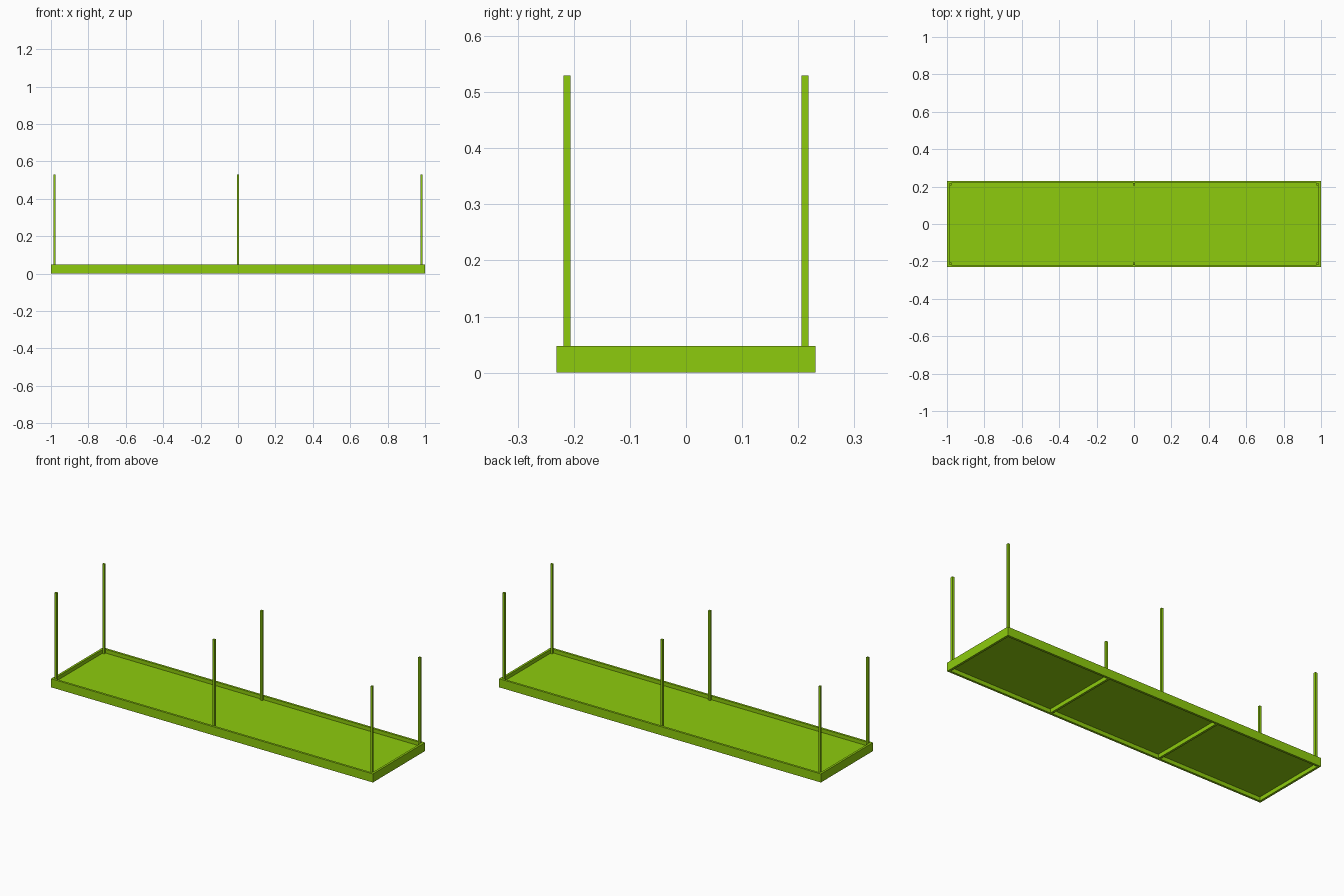
import bpy

cube = bpy.data.objects.get("Cube")
if cube:
    bpy.data.objects.remove(cube, do_unlink=True)

# Single painted finish
green = bpy.data.materials.new("lime_green")
green.use_nodes = True
colour = (0.27, 0.60, 0.004, 1)
green.diffuse_color = colour
green.node_tree.nodes["Principled BSDF"].inputs["Base Color"].default_value = colour


def box(name, low, high):
    """Axis-aligned box between two corners."""
    bpy.ops.mesh.primitive_cube_add(size=1)
    ob = bpy.context.object
    ob.name = name
    ob.location = [(a + b) / 2 for a, b in zip(low, high)]
    ob.scale = [b - a for a, b in zip(low, high)]
    bpy.ops.object.transform_apply(location=True, rotation=False, scale=True)
    ob.data.materials.append(green)
    return ob


X, Y, RIM, TOP = 1.0, 0.231, 0.048, 0.53
T = 0.0125                      # bar thickness
DECK_LOW, DECK_HIGH = 0.022, 0.027
IX, IY = X - T, Y - T           # inside of the frame

# Frame rails around the tray
for name, s in (("front", -1), ("back", 1)):
    y = sorted((s * IY, s * Y))
    box(name + "_rail", (-X, y[0], 0), (X, y[1], RIM))
for name, s in (("right", -1), ("left", 1)):
    x = sorted((s * IX, s * X))
    box(name + "_end_rail", (x[0], -IY, 0), (x[1], IY, RIM))

# Deck recessed in the frame
box("deck", (-IX, -IY, DECK_LOW), (IX, IY, DECK_HIGH))

# Cross bars under the deck
for name, x in (("right", -0.345), ("left", 0.345)):
    box(name + "_cross_bar", (x - T / 2, -IY, 0), (x + T / 2, IY, DECK_LOW))

# Upright posts standing against the inside of the rails
for side, s in (("front", -1), ("back", 1)):
    y = sorted((s * IY, s * (IY - T)))
    for place, x in (("right", T / 2 - IX), ("middle", 0), ("left", IX - T / 2)):
        box(f"{side}_{place}_post", (x - T / 2, y[0], DECK_HIGH), (x + T / 2, y[1], TOP))
